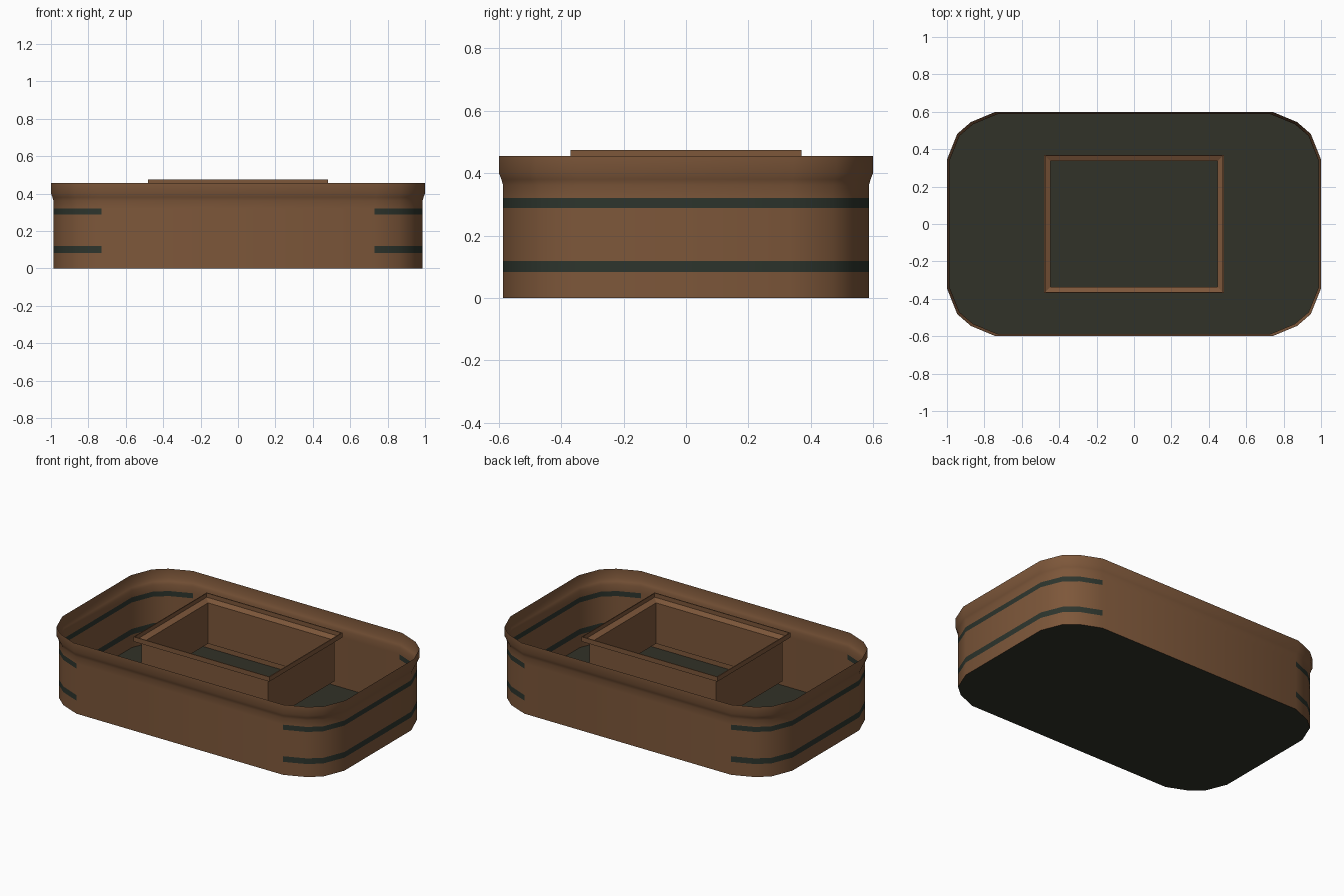
import bpy, bmesh

if "Cube" in bpy.data.objects:
    bpy.data.objects.remove(bpy.data.objects["Cube"])


def material(name, rgb):
    m = bpy.data.materials.new(name)
    m.diffuse_color = (*rgb, 1)
    m.use_nodes = True
    m.node_tree.nodes["Principled BSDF"].inputs["Base Color"].default_value = m.diffuse_color
    return m


BROWN = material("warm brown", (0.205, 0.095, 0.042))
STRIPE = material("dark green stripe", (0.026, 0.035, 0.026))
FLOOR = material("dark olive floor", (0.031, 0.032, 0.021))


def loft(name, rings, mats, floor=False, rule=None, angle=0.9):
    """Thin sheet skinned between closed rings; optional floor on the first."""
    bm = bmesh.new()
    loops = [[bm.verts.new(p) for p in r] for r in rings]
    n = len(loops[0])
    for level, (a, b) in enumerate(zip(loops, loops[1:])):
        for i in range(n):
            j = (i + 1) % n
            f = bm.faces.new((a[i], a[j], b[j], b[i]))
            f.material_index = rule(level, f.calc_center_median()) if rule else 0
    if floor:
        f = bm.faces.new(loops[0][::-1])
        f.material_index = 2
    me = bpy.data.meshes.new(name)
    bm.to_mesh(me)
    bm.free()
    for m in mats:
        me.materials.append(m)
    ob = bpy.data.objects.new(name, me)
    bpy.context.collection.objects.link(ob)
    bpy.context.view_layer.objects.active = ob
    ob.select_set(True)
    bpy.ops.object.shade_smooth_by_angle(angle=angle)
    ob.select_set(False)
    return ob


# Tub outline: one rounded corner mirrored to four
corner = [(1.0, 0.345), (0.945, 0.482), (0.872, 0.545), (0.74, 0.6)]
outline = (corner + [(-x, y) for x, y in corner[::-1]]
           + [(-x, -y) for x, y in corner] + [(x, -y) for x, y in corner[::-1]])


def tub_ring(z, inset):
    # only the points away from the straight ends' seams move in x
    return [(x * (1 - inset), y * (1 - inset / 0.6), z) for x, y in outline]


# Tub wall with flared rim, striped around both ends
profile = [(0, .013), (.083, .013), (.119, .013), (.288, .013), (.32, .013),
           (.362, .013), (.38, .008), (.4, 0), (.455, 0)]
loft("tub", [tub_ring(z, d) for z, d in profile], [BROWN, STRIPE, FLOOR],
     floor=True,
     rule=lambda lv, c: 1 if lv in (1, 3) and abs(c.x) > 0.74 else 0)


# Open rectangular inner frame hanging inside, with an outward lip
def rect(z, x, y):
    return [(x, y, z), (-x, y, z), (-x, -y, z), (x, -y, z)]


frame = [(.17, .447, .337), (.43, .447, .337), (.445, .48, .37),
         (.475, .48, .37), (.475, .474, .364)]
loft("inner_frame", [rect(*r) for r in frame], [BROWN], angle=0.5)
